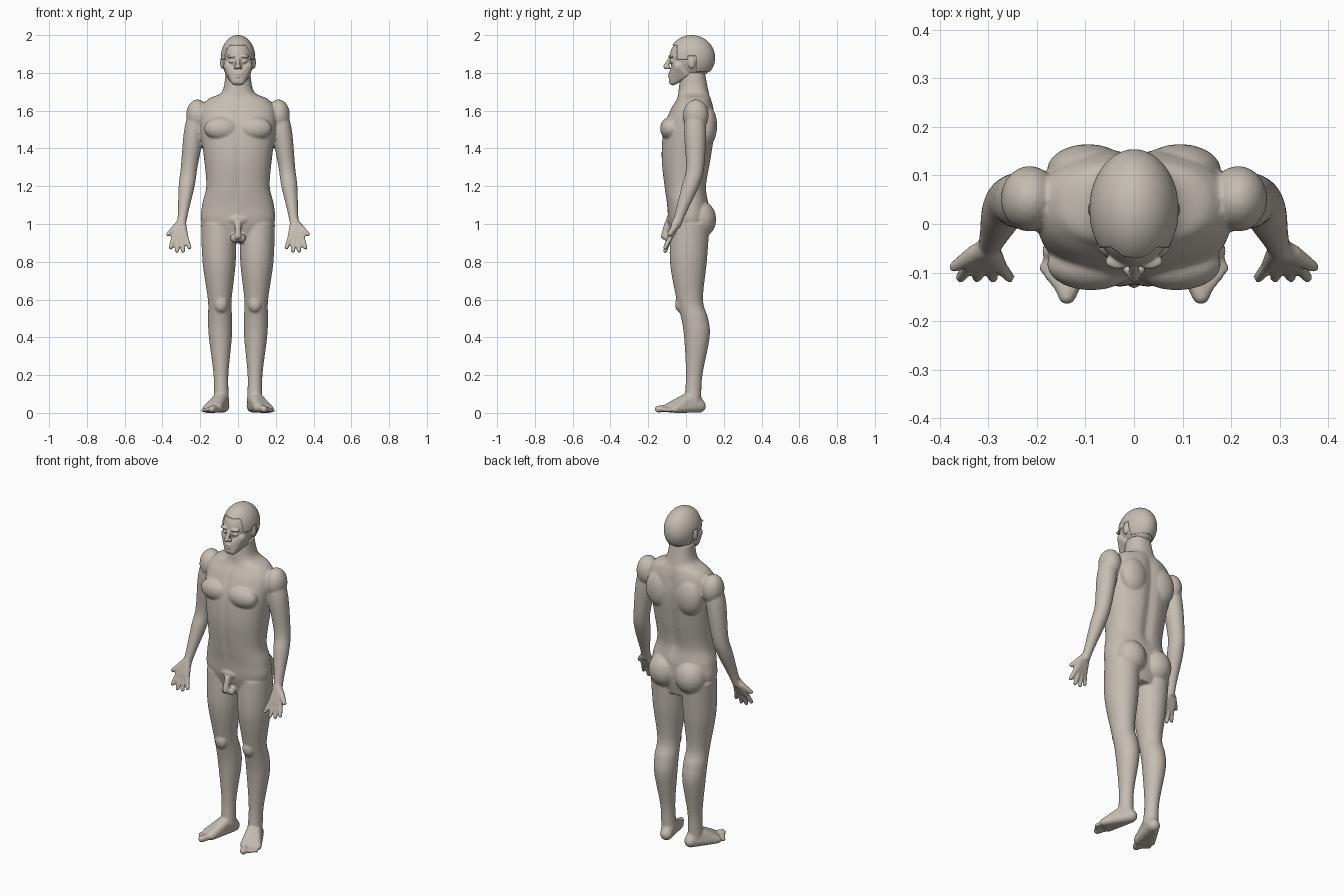
import bpy, bmesh
from math import cos, sin, pi, exp, copysign
from mathutils import Matrix, Vector

default_cube = bpy.data.objects.get("Cube")
if default_cube:
    bpy.data.objects.remove(default_cube)

skin = bpy.data.materials.new("warm_stone")
skin.use_nodes = True
tone = (.56, .51, .45, 1)
skin.diffuse_color = tone
skin.node_tree.nodes["Principled BSDF"].inputs["Base Color"].default_value = tone


def spline(rows, steps):
    """Smoothly interpolate between key rows."""
    smooth_rows = []
    for index in range(len(rows) - 1):
        before, start = rows[max(index - 1, 0)], rows[index]
        end, after = rows[index + 1], rows[min(index + 2, len(rows) - 1)]
        for step in range(steps):
            t = step / steps
            row = []
            for a, b, c, d in zip(before, start, end, after):
                slope_in, slope_out = (c - a) / 2, (d - b) / 2
                ease = t * t * (3 - 2 * t)
                row.append(b + (c - b) * ease + slope_in * t * (1 - t) ** 2 - slope_out * t * t * (1 - t))
            smooth_rows.append(row)
    return smooth_rows + [list(rows[-1])]


def loft(bm, rows, side=1, power=2, segments=48, warp=None):
    """Stack rings given as (height, centre x, half width, front, back)."""
    rings = []
    for height, centre, half, front, back in spline(rows, 8):
        ring = []
        for index in range(segments):
            angle = 2 * pi * index / segments
            across, along = cos(angle), sin(angle)
            x = centre + half * copysign(abs(across) ** (2 / power), across)
            y = (front + back + (back - front) * copysign(abs(along) ** (2 / power), along)) / 2
            point = Vector((side * x, y, height))
            ring.append(bm.verts.new(warp(point) if warp else point))
        rings.append(ring)
    for lower, upper in zip(rings, rings[1:]):
        for index in range(segments):
            following = (index + 1) % segments
            bm.faces.new((lower[index], lower[following], upper[following], upper[index]))
    bm.faces.new(rings[0])
    bm.faces.new(rings[-1])


def ball(bm, centre, radii, side=1, detail=3):
    """Sphere or ellipsoid on the chosen side of the body."""
    if not isinstance(radii, tuple):
        radii = (radii, radii, radii)
    x, y, z = centre
    place = Matrix.Translation((side * x, y, z)) @ Matrix.Diagonal((*radii, 1))
    bmesh.ops.create_icosphere(bm, subdivisions=detail, radius=1, matrix=place)


def tube(bm, start, end, start_radius, end_radius, side=1):
    """Rounded, tapering digit made from a row of beads."""
    beads = 12
    for bead in range(beads + 1):
        t = bead / beads
        radius = start_radius + (end_radius - start_radius) * t
        ball(bm, Vector(start).lerp(Vector(end), t), radius, side)


def hull(bm, balls, sides):
    """Skin stretched round several balls."""
    scratch = bmesh.new()
    for side in sides:
        for centre, radius in balls:
            ball(scratch, centre, radius, side)
    points = [bm.verts.new(vert.co) for vert in scratch.verts]
    scratch.free()
    result = bmesh.ops.convex_hull(bm, input=points)
    inside = [item for item in result["geom_interior"] if isinstance(item, bmesh.types.BMVert)]
    bmesh.ops.delete(bm, geom=inside, context='VERTS')


def finish(bm, name, voxel=None):
    """Make the object and, given a voxel size, fuse its parts."""
    bmesh.ops.recalc_face_normals(bm, faces=bm.faces)
    for face in bm.faces:
        face.smooth = True
    mesh = bpy.data.meshes.new(name)
    bm.to_mesh(mesh)
    bm.free()
    mesh.materials.append(skin)
    part = bpy.data.objects.new(name, mesh)
    bpy.context.collection.objects.link(part)
    if voxel:
        fuse = part.modifiers.new("fuse", 'REMESH')
        fuse.mode = 'VOXEL'
        fuse.voxel_size = voxel
        fuse.use_smooth_shade = True
        relax = part.modifiers.new("relax", 'SMOOTH')
        relax.factor = .5
        relax.iterations = 5


def carve_midline(point):
    """Spine groove behind and a faint midline in front."""
    band = max(0, min(1, (point.z - 1.1) * 10, (1.7 - point.z) * 10))
    if point.y > 0:
        point.y -= .014 * band * exp(-(point.x / .03) ** 2)
    else:
        point.y += .006 * band * exp(-(point.x / .016) ** 2)
    return point


both_sides = (1, -1)
body = bmesh.new()

# Torso and neck: height, half width, front, back
torso = [(.9, .1, -.06, .1), (1, .19, -.09, .12), (1.1, .19, -.1, .12), (1.2, .168, -.115, .11),
         (1.35, .18, -.13, .135), (1.5, .2, -.12, .155), (1.6, .2, -.085, .15),
         (1.66, .16, -.05, .135), (1.7, .085, -.04, .12), (1.8, .065, -.03, .1)]
loft(body, [(height, 0, *rest) for height, *rest in torso], power=2.3, segments=64, warp=carve_midline)

# Leg: height, front, back; arm: height, radius
leg = [(.06, -.01, .08), (.2, 0, .087), (.4, -.01, .125), (.5, -.025, .117),
       (.6, -.05, .09), (.8, -.085, .11), (1, -.08, .125)]
arm = [(1.62, .04), (1.5, .058), (1.3, .048), (1.2, .046), (1.05, .029), (.98, .026)]


def leg_ring(height, front, back):
    return height, .087 + .016 * height, .45 * (back - front), front, back


def arm_ring(height, radius):
    outward = .218 + .135 * (1.6 - height)
    forward = .048 - .36 * max(0, 1.27 - height)
    return height, outward, .92 * radius, forward - radius, forward + radius


for side in both_sides:
    loft(body, [leg_ring(*row) for row in leg], side)
    loft(body, [arm_ring(*row) for row in arm], side)

    # Chest, shoulder blade, shoulder, buttock and kneecap
    ball(body, (.088, -.083, 1.505), (.092, .054, .062), side)
    ball(body, (.095, .11, 1.52), (.085, .055, .11), side)
    ball(body, (.215, .052, 1.575), (.06, .068, .085), side)
    ball(body, (.088, .075, 1.025), (.09, .085, .1), side)
    ball(body, (.09, -.028, .575), (.036, .03, .045), side)

    # Foot: heel, ankle, instep and the two ends of the ball
    hull(body, [((.08, .07, .036), .035), ((.087, .035, .085), .035), ((.09, 0, .07), .03),
                ((.108, -.09, .028), .026), ((.17, -.055, .02), .02)], [side])

    # Toes, fanned from the big toe outward
    for toe in range(5):
        t = toe / 4
        root = Vector((.113, -.095, .025)).lerp(Vector((.17, -.06, .018)), t)
        tip = Vector((.138, -.147, .02)).lerp(Vector((.187, -.092, .014)), t)
        radius = .014 - .004 * t if toe else .019
        tube(body, root, tip, radius, radius, side)

    # Palm, fingers and thumb
    index_knuckle, little_knuckle = Vector((.34, -.083, .93)), Vector((.276, -.085, .93))
    hull(body, [((.3, -.05, 1.01), .024), ((.33, -.065, .975), .018),
                (index_knuckle, .015), (little_knuckle, .014)], [side])
    for finger in range(4):
        t = finger / 3
        tip = Vector((.357 - .1 * t, -.11, .855 + .08 * (t - .5) ** 2))
        tube(body, index_knuckle.lerp(little_knuckle, t), tip, .0135, .0115, side)
    tube(body, (.325, -.06, .985), (.37, -.088, .945), .02, .012, side)

    # Groin, kept to plain forms
    ball(body, (.018, -.09, .925), .024, side)
ball(body, (0, -.078, 1.025), (.062, .026, .03))
tube(body, (0, -.098, 1), (0, -.115, .935), .018, .018)
finish(body, "body", .006)

# Head: cranium, then jaw and cheeks stretched from chin to cheekbone
cranium_centre, cranium_radii = Vector((0, .03, 1.88)), (.085, .117, .113)
head = bmesh.new()
ball(head, cranium_centre, cranium_radii, detail=5)
hull(head, [((.014, -.068, 1.757), .023), ((.015, -.064, 1.8), .025),
            ((.045, 0, 1.795), .022), ((.045, -.038, 1.835), .032)], both_sides)

# Nose, lips, brows, eyes and ears
tube(head, (0, -.085, 1.875), (0, -.107, 1.833), .01, .013)
for height in (1.78, 1.794):
    ball(head, (0, -.084, height), (.024, .012, .006))
for side in both_sides:
    ball(head, (.013, -.094, 1.829), .01, side)
    ball(head, (.032, -.077, 1.888), (.028, .016, .009), side)
    ball(head, (.033, -.071, 1.861), (.016, .014, .01), side)
    ball(head, (.083, .03, 1.855), (.012, .02, .034), side)
finish(head, "head", .0035)


# Hair cap: proud above the hairline, sunk into the head below it
def hairline(y):
    if y < -.045:
        return 1.945
    if y < .01:
        return 1.87
    return 1.89 if y < .055 else 1.81


hair = bmesh.new()
ball(hair, cranium_centre, cranium_radii, detail=6)
for vert in hair.verts:
    outward = (vert.co - cranium_centre).normalized()
    lift = .007 if vert.co.z > hairline(vert.co.y) else -.012
    vert.co += outward * lift
finish(hair, "hair")
